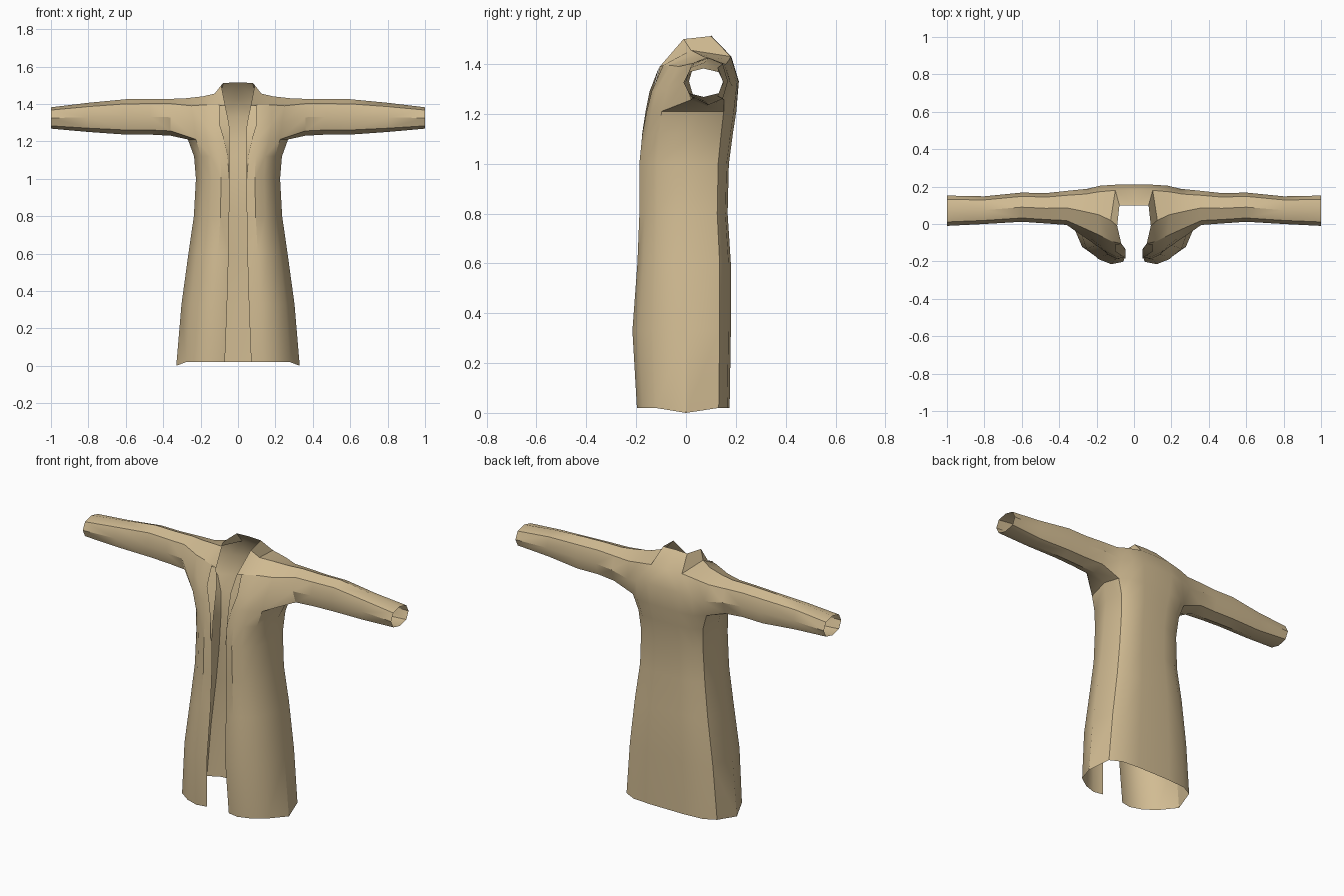
import bpy, bmesh
from mathutils import Vector

if "Cube" in bpy.data.objects:
    bpy.data.objects.remove(bpy.data.objects["Cube"])

cloth = bpy.data.materials.new("tan_cloth")
cloth.diffuse_color = (0.64, 0.50, 0.29, 1)
cloth.use_nodes = True
cloth.node_tree.nodes["Principled BSDF"].inputs["Base Color"].default_value = cloth.diffuse_color


def finish(bm, name):
    """Turn a half mesh into a mirrored, smooth-shaded object."""
    me = bpy.data.meshes.new(name)
    bm.to_mesh(me)
    bm.free()
    ob = bpy.data.objects.new(name, me)
    bpy.context.collection.objects.link(ob)
    me.materials.append(cloth)
    mod = ob.modifiers.new("mirror", 'MIRROR')
    mod.merge_threshold = 0.0005
    bpy.ops.object.select_all(action='DESELECT')
    ob.select_set(True)
    bpy.context.view_layer.objects.active = ob
    bpy.ops.object.modifier_apply(modifier="mirror")
    bpy.ops.object.shade_smooth_by_angle(angle=0.6)


def strip(bm, low, high):
    """Quads between two rows of vertices."""
    for i in range(len(low) - 1):
        bm.faces.new((low[i], low[i + 1], high[i + 1], high[i]))


# Skirt and waist rings: height, side x, front y, back y, opening x, side y
RINGS = [
    (0.02, 0.33, -0.197, 0.175, 0.070, 0.0),
    (0.33, 0.302, -0.215, 0.180, 0.058, 0.0),
    (0.60, 0.265, -0.195, 0.180, 0.050, 0.0),
    (0.80, 0.236, -0.187, 0.167, 0.047, 0.0),
    (1.00, 0.225, -0.187, 0.172, 0.045, 0.01),
    (1.12, 0.235, -0.175, 0.188, 0.045, 0.035),
    (1.21, 0.268, -0.158, 0.202, 0.045, 0.06),
]
FRONT = [(0.40, 1.0), (0.62, 0.88), (0.84, 0.62)]
BACK = [(0.89, 0.75), (0.68, 0.95), (0.34, 1.0), (0.0, 1.0)]

# Coat: body grid from the front opening around to the centre back
bm = bmesh.new()
rows = []
for n, (z, w, f, b, o, s) in enumerate(RINGS):
    pts = [(o, f * 0.94, z)]
    pts += [(w * a, f * c, z) for a, c in FRONT]
    pts += [(w, s, 0.0 if n == 0 else z)]
    pts += [(w * a, b * c, z) for a, c in BACK]
    rows.append([bm.verts.new(p) for p in pts])
for low, high in zip(rows, rows[1:]):
    strip(bm, low, high)


def add(pts):
    return [bm.verts.new(p) for p in pts]


# Chest, up to the shoulder line
chest = [rows[-1][:4],
         add([(.047, -.132, 1.29), (.11, -.138, 1.29), (.18, -.118, 1.295), (.235, -.075, 1.30)]),
         add([(.068, -.105, 1.39), (.12, -.092, 1.395), (.18, -.062, 1.395), (.25, -.03, 1.39)]),
         add([(.09, -.01, 1.50), (.125, .02, 1.455), (.19, .05, 1.44), (.28, .07, 1.43)])]
for low, high in zip(chest, chest[1:]):
    strip(bm, low, high)

# Upper back, joined to the same shoulder line
back = [rows[-1][5:],
        add([(.25, .188, 1.31), (.18, .205, 1.32), (.1, .21, 1.33), (0, .212, 1.33)]),
        add([(.26, .16, 1.40), (.19, .172, 1.415), (.1, .18, 1.43), (0, .182, 1.43)])]
for low, high in zip(back, back[1:]):
    strip(bm, low, high)
shoulder = chest[3]
strip(bm, back[2][:3], [shoulder[3], shoulder[2], shoulder[1]])

# Standing collar around the neck
collar = add([(.078, .10, 1.512), (0, .10, 1.515)])
strip(bm, [shoulder[1], back[2][2], back[2][3]], [shoulder[0]] + collar)

# Sleeve: eight-sided tube growing from the armhole
ring = [rows[-1][4], chest[0][3], chest[1][3], chest[2][3], shoulder[3],
        back[2][0], back[1][0], back[0][0]]
K = 0.74
OCT = [(0, -1), (-K, -K), (-1, 0), (-K, K), (0, 1), (K, K), (1, 0), (K, -K)]
# x, front y, back y, bottom z, top z
for x, y0, y1, z0, z1 in [(.36, -.005, .177, 1.23, 1.427), (.47, .003, .165, 1.236, 1.426),
                          (.60, .012, .168, 1.236, 1.425), (.80, .0, .148, 1.25, 1.406),
                          (1.0, -.01, .152, 1.268, 1.382)]:
    nxt = add([(x, (y0 + y1) / 2 + a * (y1 - y0) / 2, (z0 + z1) / 2 + c * (z1 - z0) / 2)
               for a, c in OCT])
    for k in range(8):
        j = (k + 1) % 8
        bm.faces.new((ring[k], nxt[k], nxt[j], ring[j]))
    ring = nxt

# Lapel edges: follow the opening, slightly in front of the chest
edge_rows = [rows[4], rows[5]] + chest[:3]
lapel_pts = []
for row, t in zip(edge_rows, (0.04, 0.22, 0.5, 0.85, 0.6)):
    inner = row[0].co.copy()
    outer = inner.lerp(row[1].co, t) + Vector((0, -0.009, 0))
    lapel_pts.append((inner + Vector((0, -0.002, 0)), outer))
finish(bm, "coat")

bm = bmesh.new()
lapel_rows = [add(p) for p in lapel_pts]
for low, high in zip(lapel_rows, lapel_rows[1:]):
    strip(bm, low, high)
finish(bm, "lapels")
